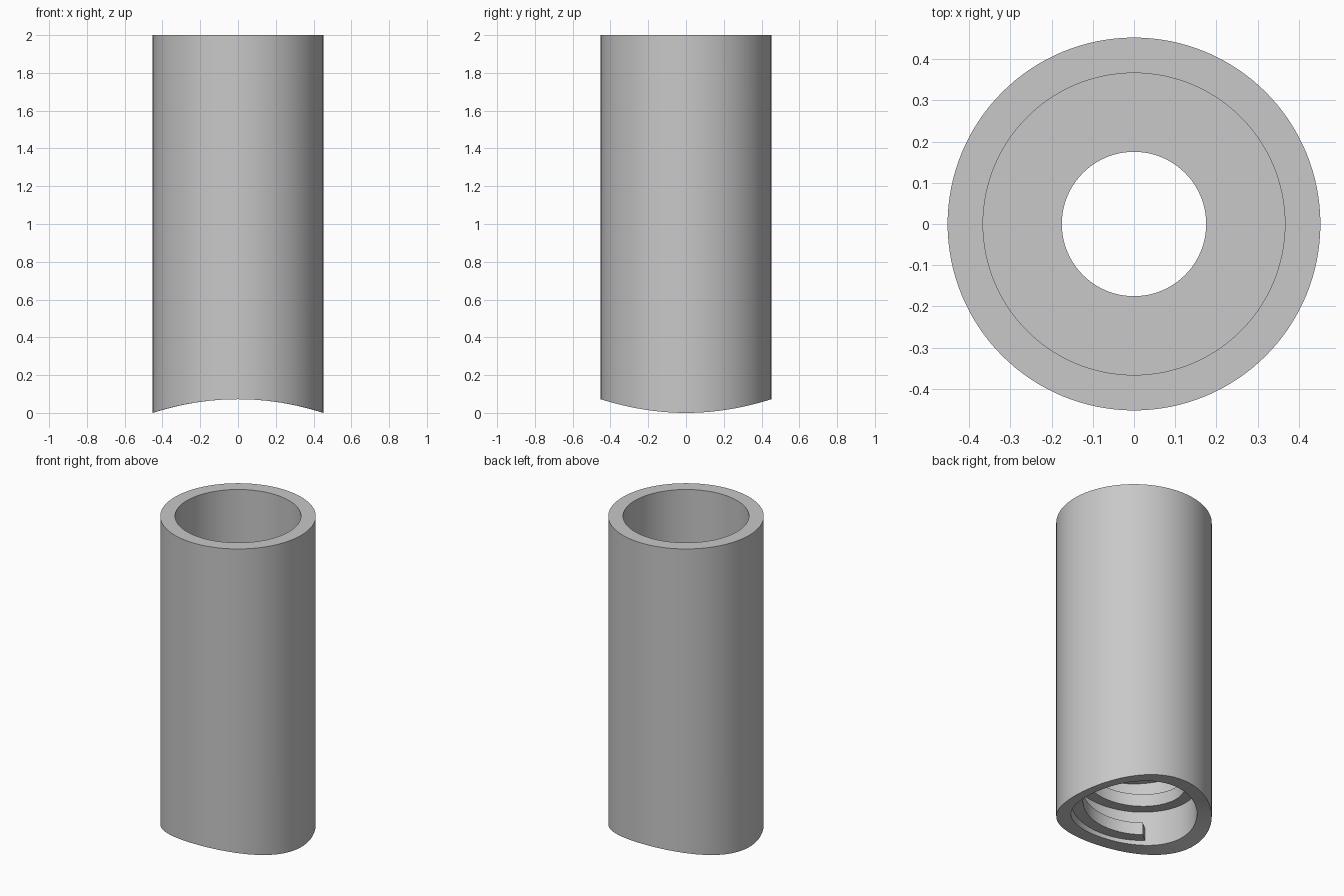
import bpy, bmesh
from math import sin, cos, pi, radians, sqrt

cube = bpy.data.objects.get("Cube")
if cube:
    bpy.data.objects.remove(cube, do_unlink=True)

grey = bpy.data.materials.new("plain grey")
grey.use_nodes = True
colour = (0.58, 0.58, 0.58, 1)
grey.diffuse_color = colour
grey.node_tree.nodes["Principled BSDF"].inputs["Base Color"].default_value = colour

OUTER, INNER, HOLE = 0.452, 0.366, 0.175
FLOOR_LOW, FLOOR_HIGH, TOP = 0.46, 0.54, 2.0
SADDLE = 1.45
SIDES = 128


def saddle(x):
    """Height of the arched lower rim, curved around an axis along y."""
    return sqrt(SADDLE**2 - x**2) - sqrt(SADDLE**2 - OUTER**2)


def ring_loft(name, rings, closed):
    """Skin a row of equal cross-sections, closing the row or capping its ends."""
    bm = bmesh.new()
    rows = [[bm.verts.new(p) for p in ring] for ring in rings]
    count = len(rows[0])
    pairs = list(zip(rows, rows[1:]))
    if closed:
        pairs.append((rows[-1], rows[0]))
    else:
        bm.faces.new(rows[0])
        bm.faces.new(rows[-1])
    for a, b in pairs:
        for i in range(count):
            j = (i + 1) % count
            bm.faces.new((a[i], b[i], b[j], a[j]))
    bmesh.ops.recalc_face_normals(bm, faces=bm.faces)
    mesh = bpy.data.meshes.new(name)
    bm.to_mesh(mesh)
    bm.free()
    mesh.materials.append(grey)
    obj = bpy.data.objects.new(name, mesh)
    bpy.context.collection.objects.link(obj)
    bpy.ops.object.select_all(action="DESELECT")
    obj.select_set(True)
    bpy.context.view_layer.objects.active = obj
    bpy.ops.object.shade_smooth_by_angle(angle=radians(30))
    return obj


# Tube with an inner floor pierced by a round hole; None marks the arched rim
profile = [(OUTER, None), (OUTER, TOP), (INNER, TOP), (INNER, FLOOR_HIGH),
           (HOLE, FLOOR_HIGH), (HOLE, FLOOR_LOW), (INNER, FLOOR_LOW), (INNER, None)]
tube_rings = []
for k in range(SIDES):
    a = 2 * pi * k / SIDES
    tube_rings.append([(r * cos(a), r * sin(a), saddle(r * cos(a)) if z is None else z)
                       for r, z in profile])
ring_loft("tube", tube_rings, closed=True)

# Square internal screw thread rising counterclockwise from the lower rim
START, PITCH, TURNS = radians(220), 0.19, 1.5
CREST, ROOT, LOW, HEIGHT = 0.296, 0.375, 0.077, 0.08
steps = int(SIDES * TURNS)
thread_rings = []
for k in range(steps + 1):
    turn = TURNS * k / steps
    a, z = START + 2 * pi * turn, LOW + PITCH * turn
    section = [(CREST, z), (ROOT, z), (ROOT, z + HEIGHT), (CREST, z + HEIGHT)]
    thread_rings.append([(r * cos(a), r * sin(a), h) for r, h in section])
ring_loft("internal_thread", thread_rings, closed=False)
